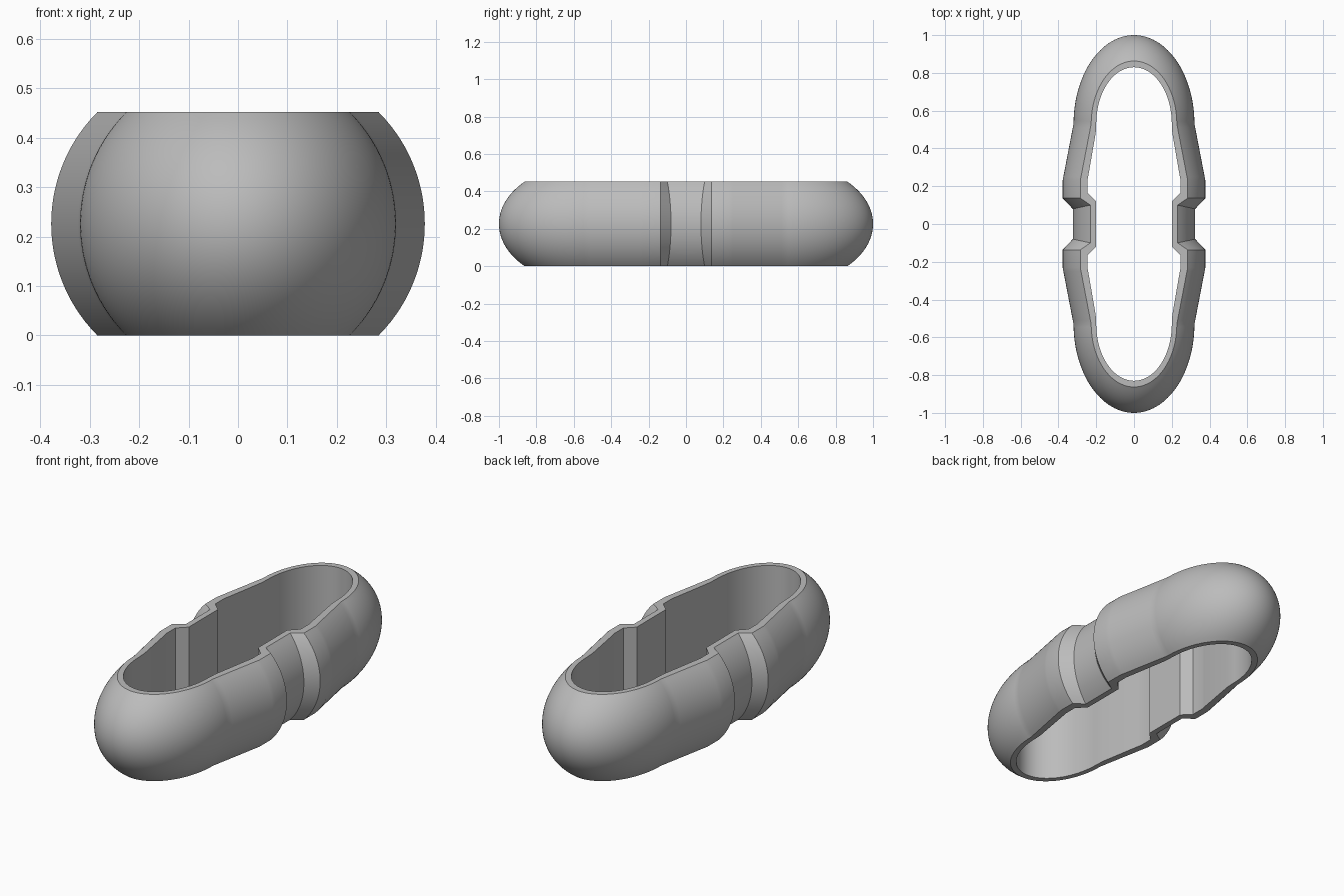
import bpy, bmesh, math

cube = bpy.data.objects.get("Cube")
if cube:
    bpy.data.objects.remove(cube, do_unlink=True)

RADIUS, REACH, HALF, END_Y = 0.32, 0.47, 0.226, 0.53
ROWS, ARC = 32, 40
EDGE = math.sqrt(1 - (HALF / RADIUS) ** 2)

mat = bpy.data.materials.new("plain grey")
mat.use_nodes = True
grey = (0.5, 0.5, 0.5, 1)
mat.diffuse_color = grey
mat.node_tree.nodes["Principled BSDF"].inputs["Base Color"].default_value = grey


def side(shift, y_mid, y_rim, inner):
    """Station on the straight side: bulged outer wall plus inner point."""
    def outer(s):
        k = (s - EDGE) / (1 - EDGE)
        return RADIUS * s + shift, y_rim + (y_mid - y_rim) * k
    return outer, inner


def end(angle):
    """Station on the rounded end."""
    c, n = math.cos(angle), math.sin(angle)
    return (lambda s: (RADIUS * s * c, END_Y + REACH * s * n)), (0.2 * c, END_Y + 0.3 * n)


# Stations of one quarter, from the middle of the notch to the tip
stations = [
    side(0.004, 0, 0, (0.2, 0)),
    side(0.004, 0.08, 0.1, (0.2, 0.12)),
    side(0.058, 0.137, 0.137, (0.246, 0.165)),
    side(0.058, 0.23, 0.23, (0.246, 0.235)),
    side(0.054, 0.25, 0.25, (0.242, 0.255)),
    side(0.004, 0.51, 0.51, (0.203, 0.48)),
]
stations += [end(math.pi / 2 * i / ARC) for i in range(ARC + 1)]

# Each station is a closed cross-section: outer arc, then the inner wall
bm = bmesh.new()
rings = []
for outer, (ix, iy) in stations:
    ring = []
    for r in range(ROWS + 1):
        z = HALF * (2 * r / ROWS - 1)
        x, y = outer(math.sqrt(1 - (z / RADIUS) ** 2))
        ring.append(bm.verts.new((x, y, z + HALF)))
    ring += [bm.verts.new((ix, iy, z)) for z in (2 * HALF, 0)]
    rings.append(ring)
for a, b in zip(rings, rings[1:]):
    for i in range(len(a)):
        j = (i + 1) % len(a)
        bm.faces.new((a[i], b[i], b[j], a[j]))
bmesh.ops.recalc_face_normals(bm, faces=bm.faces)

# Make sure the outer wall faces away from the centre
bm.faces.ensure_lookup_table()
if bm.faces[ROWS // 2].normal.x < 0:
    bmesh.ops.reverse_faces(bm, faces=bm.faces)

mesh = bpy.data.meshes.new("notched_band")
bm.to_mesh(mesh)
bm.free()
mesh.materials.append(mat)
band = bpy.data.objects.new("notched_band", mesh)
bpy.context.collection.objects.link(band)
bpy.context.view_layer.objects.active = band
band.select_set(True)

# Mirror the quarter into the full loop
mirror = band.modifiers.new("Mirror", 'MIRROR')
mirror.use_axis = (True, True, False)
mirror.merge_threshold = 0.0005
bpy.ops.object.modifier_apply(modifier=mirror.name)
bpy.ops.object.shade_smooth_by_angle(angle=math.radians(25))
